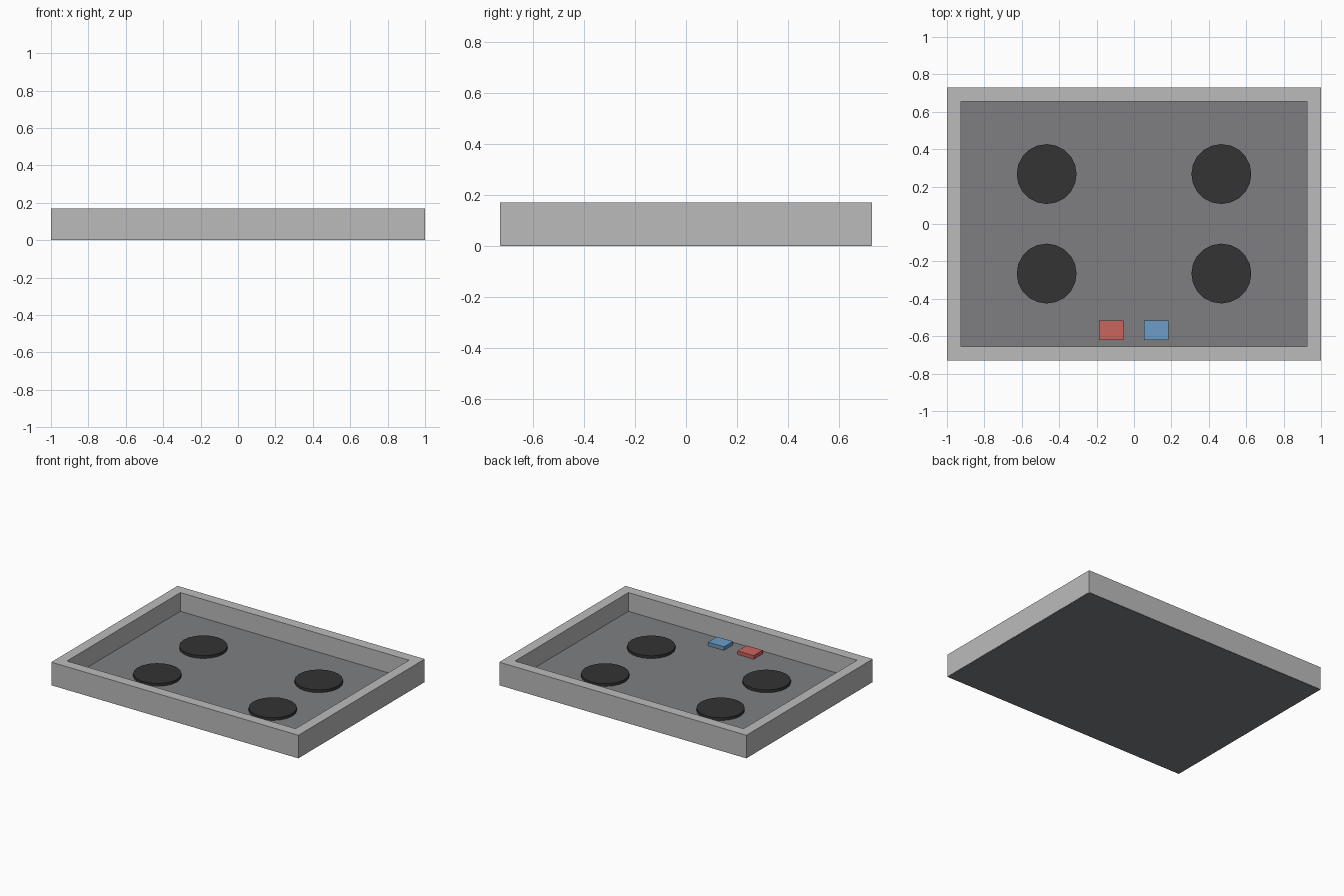
import bpy
import bmesh
from math import pi
from mathutils import Matrix

if "Cube" in bpy.data.objects:
    bpy.data.objects.remove(bpy.data.objects["Cube"], do_unlink=True)


def material(name, rgb):
    m = bpy.data.materials.new(name)
    m.use_nodes = True
    colour = (*rgb, 1)
    m.diffuse_color = colour
    m.node_tree.nodes["Principled BSDF"].inputs["Base Color"].default_value = colour
    return m


STEEL = material("light steel grey", (0.5, 0.5, 0.5))
GLASS = material("mid grey glass", (0.21, 0.213, 0.222))
BLACK = material("burner black", (0.033, 0.033, 0.033))
RED = material("button red", (0.6, 0.125, 0.11))
BLUE = material("button blue", (0.145, 0.34, 0.58))


def finish(bm, name, mat):
    mesh = bpy.data.meshes.new(name)
    bm.to_mesh(mesh)
    bm.free()
    mesh.materials.append(mat)
    obj = bpy.data.objects.new(name, mesh)
    bpy.context.collection.objects.link(obj)
    return obj


def box(name, mat, centre, size):
    bm = bmesh.new()
    bmesh.ops.create_cube(bm, size=1, matrix=Matrix.Translation(centre) @ Matrix.Diagonal((*size, 1)))
    return finish(bm, name, mat)


def disc(name, mat, centre, radius, height, sides):
    bm = bmesh.new()
    bmesh.ops.create_cone(bm, cap_ends=True, segments=sides, radius1=radius, radius2=radius,
                          depth=height, matrix=Matrix.Translation(centre))
    return finish(bm, name, mat)


HALF_X, HALF_Y, TOP, RIM, FLOOR = 1.0, 0.73, 0.17, 0.075, 0.033


# Raised rim: a rectangular ring with mitred corners
def build_rim():
    bm = bmesh.new()
    rings = []
    for inset, z in ((0, 0.002), (0, TOP), (RIM, TOP), (RIM, 0.002)):
        x, y = HALF_X - inset, HALF_Y - inset
        rings.append([bm.verts.new((sx * x, sy * y, z))
                      for sx, sy in ((-1, -1), (1, -1), (1, 1), (-1, 1))])
    for a, b in zip(rings, rings[1:] + rings[:1]):
        for i in range(4):
            j = (i + 1) % 4
            bm.faces.new((a[i], a[j], b[j], b[i]))
    bmesh.ops.recalc_face_normals(bm, faces=bm.faces)
    return finish(bm, "rim", STEEL)


build_rim()

# Glass plate closing the bottom of the rim
box("glass_plate", GLASS, (0, 0, FLOOR / 2), (2 * HALF_X - 0.004, 2 * HALF_Y - 0.004, FLOOR))

# Four burners
for side, x in (("right", -0.467), ("left", 0.467)):
    for end, y in (("front", -0.265), ("back", 0.267)):
        disc(f"burner_{end}_{side}", BLACK, (x, y, FLOOR + 0.009), 0.16, 0.022, 20)

# Touch buttons at the front edge
for name, mat, x in (("red_button", RED, -0.122), ("blue_button", BLUE, 0.119)):
    box(name, mat, (x, -0.568, FLOOR + 0.012), (0.13, 0.104, 0.028))
